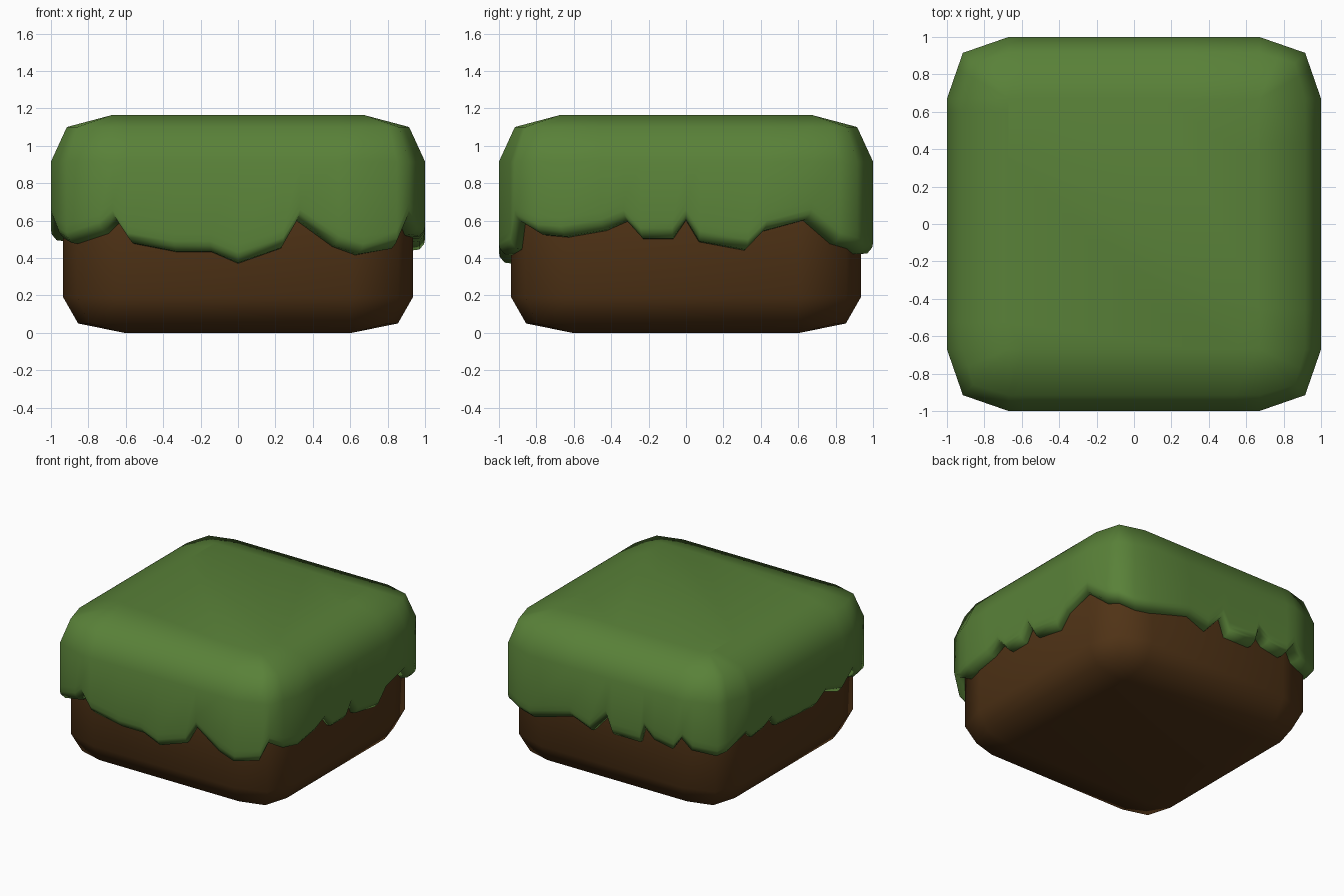
import bpy, bmesh, math
from mathutils import Matrix, Vector

if "Cube" in bpy.data.objects:
    bpy.data.objects.remove(bpy.data.objects["Cube"])

BEND, CORNER = 0.635, 0.86   # table positions of the rounding start and corner


def point(u, side, edge, corner, flat, z):
    """Point on a rounded-square outline; side 0 is the front, going counter-clockwise."""
    a = abs(u)
    if a <= BEND:
        x, y = a / BEND * flat, edge
    else:
        k = (a - BEND) / (CORNER - BEND)
        x, y = flat + k * (corner - flat), edge + k * (corner - edge)
    p = Vector((math.copysign(x, u), -y, z))
    return Matrix.Rotation(side * math.pi / 2, 3, 'Z') @ p


def skin(name, columns, levels, color):
    """Stack outlines from bottom to top and cap the last one (and a flat first one)."""
    bm = bmesh.new()
    rings = []
    for edge, corner, flat, z, follow in levels:
        rings.append([bm.verts.new(point(u, s, edge, corner, flat, z + h * follow))
                      for s, u, h in columns])
    n = len(columns)
    for lo, hi in zip(rings, rings[1:]):
        for i in range(n):
            j = (i + 1) % n
            bm.faces.new((lo[i], lo[j], hi[j], hi[i]))
    bm.faces.new(rings[-1])
    if not levels[0][4]:
        bm.faces.new(rings[0][::-1])
    bmesh.ops.remove_doubles(bm, verts=bm.verts[:], dist=0.0005)
    for f in bm.faces:
        f.smooth = True
    me = bpy.data.meshes.new(name)
    bm.to_mesh(me)
    bm.free()
    ob = bpy.data.objects.new(name, me)
    bpy.context.collection.objects.link(ob)
    mat = bpy.data.materials.new(name + "_color")
    mat.diffuse_color = color
    mat.use_nodes = True
    mat.node_tree.nodes["Principled BSDF"].inputs["Base Color"].default_value = mat.diffuse_color
    me.materials.append(mat)
    return ob


# Ragged lower edge of the grass: (position along side, height), one list per side
front = [(-.86, .475), (-.70, .53), (-.635, .595), (-.56, .475), (-.325, .43), (-.14, .43),
         (0, .37), (.23, .45), (.315, .6), (.51, .46), (.635, .415), (.80, .445)]
right = [(-.86, .595), (-.75, .52), (-.635, .51), (-.43, .545), (-.315, .595), (-.23, .5),
         (-.07, .5), (0, .6), (.07, .485), (.315, .44), (.41, .54), (.635, .6), (.775, .475)]
back = [(-.86, .45), (-.75, .42), (-.635, .42), (-.30, .515), (-.136, .45), (0, .6),
        (.05, .47), (.28, .47), (.315, .6), (.4, .52), (.56, .49), (.635, .595), (.70, .51)]
left = [(-.86, .49), (-.78, .5), (-.635, .6), (-.57, .54), (-.42, .56), (-.33, .6),
        (-.27, .52), (0, .5), (.2, .49), (.315, .56), (.5, .49), (.635, .6), (.74, .5)]
grass_columns = [(s, u, h) for s, t in enumerate((front, right, back, left)) for u, h in t]

# Grass cap: curled lip following the ragged edge, then straight wall and rounded top
skin("grass_cap", grass_columns, [
    (.930, .853, .625, 0, 1),
    (.970, .888, .64, .005, 1),
    (.995, .910, .665, .035, 1),
    (1.0, .915, .67, .06, 1),
    (1.0, .915, .67, .10, 1),
    (1.0, .915, .67, .915, 0),
    (.915, .86, .67, 1.10, 0),
    (.67, .67, .67, 1.165, 0),
], (.10, .22, .04, 1))

# Dirt block: rounded box
dirt_columns = [(s, u, 0) for s in range(4) for u in (-CORNER, -BEND, BEND)]
skin("dirt_block", dirt_columns, [
    (.61, .61, .61, 0, 0),
    (.855, .80, .61, .05, 0),
    (.935, .857, .61, .19, 0),
    (.935, .857, .61, .90, 0),
    (.855, .80, .61, 1.04, 0),
    (.61, .61, .61, 1.09, 0),
], (.08, .033, .008, 1))
